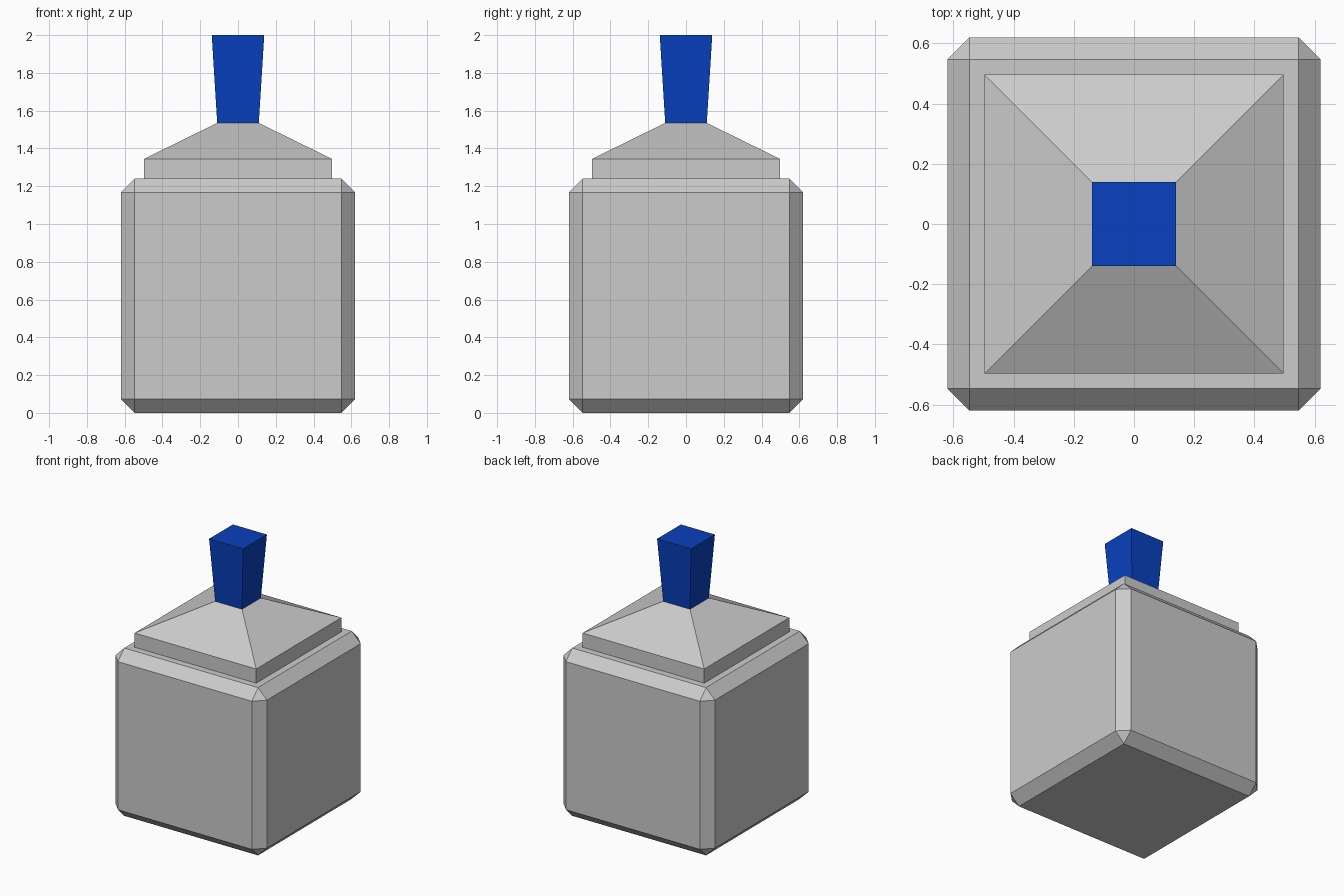
import bpy, bmesh
from mathutils import Matrix, Vector

if "Cube" in bpy.data.objects:
    bpy.data.objects.remove(bpy.data.objects["Cube"])


def make_object(name, bm, material=None):
    bmesh.ops.recalc_face_normals(bm, faces=bm.faces)
    mesh = bpy.data.meshes.new(name)
    bm.to_mesh(mesh)
    bm.free()
    obj = bpy.data.objects.new(name, mesh)
    bpy.context.collection.objects.link(obj)
    if material:
        mesh.materials.append(material)
    return obj


def box(half, z0, z1):
    bm = bmesh.new()
    size = Matrix.Diagonal((2 * half, 2 * half, z1 - z0, 1))
    bmesh.ops.create_cube(bm, size=1,
                          matrix=Matrix.Translation((0, 0, (z0 + z1) / 2)) @ size)
    return bm


def top_face(bm):
    return max(bm.faces, key=lambda f: f.calc_center_median().z)


def set_square(face, half, z):
    for v in face.verts:
        v.co = Vector((half if v.co.x > 0 else -half,
                       half if v.co.y > 0 else -half, z))


def extrude_square(bm, face, half, z):
    new = bmesh.ops.extrude_discrete_faces(bm, faces=[face])["faces"][0]
    set_square(new, half, z)
    return new


# Bottle body: chamfered cube with a stepped collar and sloping shoulder
body = box(0.62, 0, 1.24)
bmesh.ops.bevel(body, geom=body.edges[:], offset=0.073, segments=1,
                affect='EDGES', profile=0.5)
cap = top_face(body)
for half, z in ((0.497, 1.24), (0.497, 1.345), (0.11, 1.535)):
    cap = extrude_square(body, cap, half, z)
make_object("bottle_body", body)

# Stopper: square plug flaring towards the top
blue = bpy.data.materials.new("stopper_blue")
blue.diffuse_color = (0.0025, 0.052, 0.52, 1)
blue.use_nodes = True
blue.node_tree.nodes["Principled BSDF"].inputs["Base Color"].default_value = blue.diffuse_color
stopper = box(0.11, 1.535, 2.0)
set_square(top_face(stopper), 0.139, 2.0)
make_object("stopper", stopper, blue)
